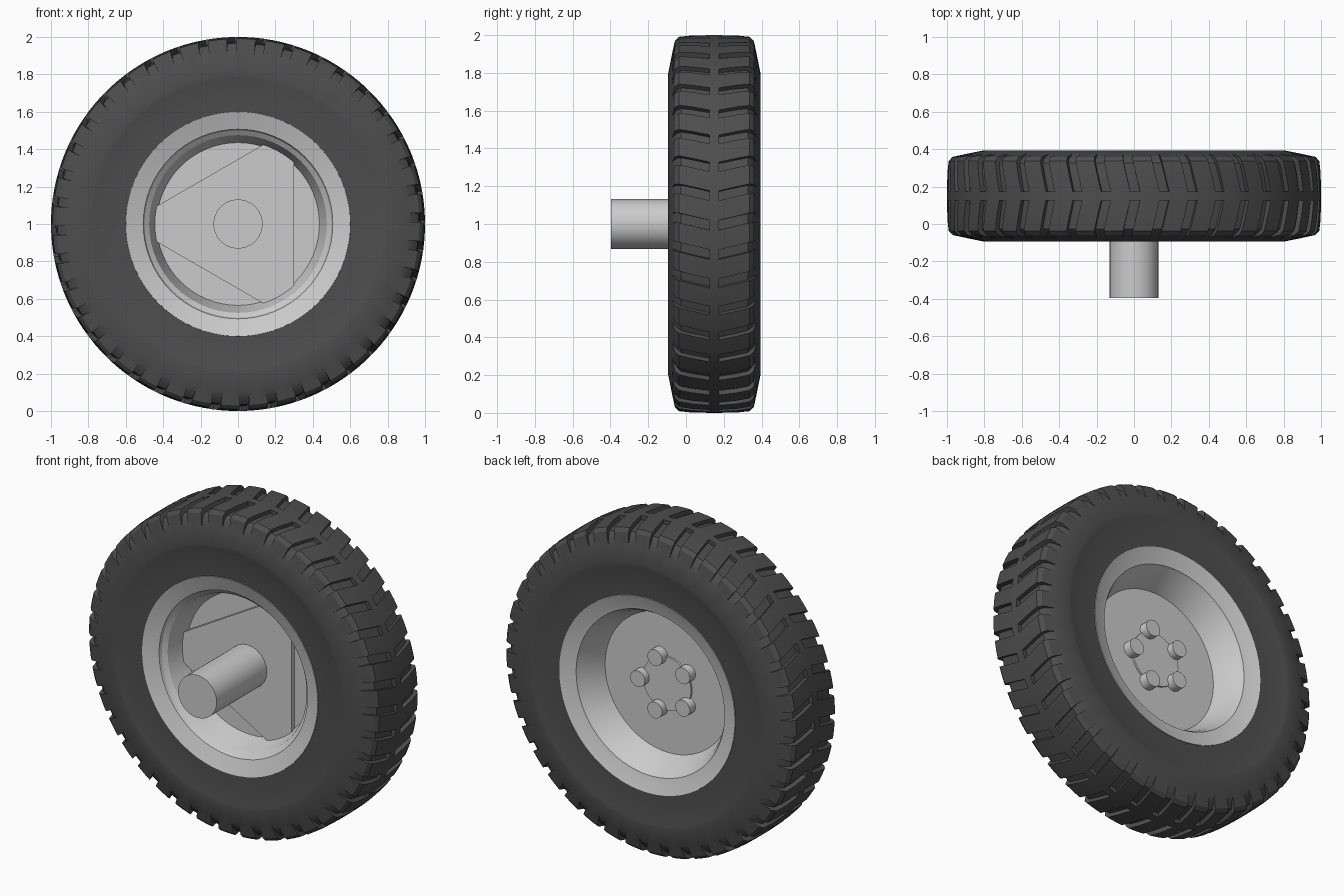
import bpy, bmesh
from math import sin, cos, pi, radians, acos

if "Cube" in bpy.data.objects:
    bpy.data.objects.remove(bpy.data.objects["Cube"])

CY, CZ = 0.15, 1.0      # wheel centre: y of the mid-plane, z of the axis

rubber = bpy.data.materials.new("rubber")
rubber.diffuse_color = (0.075, 0.075, 0.075, 1)
rubber.use_nodes = True
rubber.node_tree.nodes["Principled BSDF"].inputs["Base Color"].default_value = rubber.diffuse_color


def finish(name, bm, angle=30, mat=None):
    bmesh.ops.remove_doubles(bm, verts=bm.verts, dist=1e-5)
    bmesh.ops.recalc_face_normals(bm, faces=bm.faces)
    mesh = bpy.data.meshes.new(name)
    bm.to_mesh(mesh)
    bm.free()
    ob = bpy.data.objects.new(name, mesh)
    bpy.context.collection.objects.link(ob)
    if mat:
        mesh.materials.append(mat)
    bpy.ops.object.select_all(action='DESELECT')
    ob.select_set(True)
    bpy.context.view_layer.objects.active = ob
    bpy.ops.object.shade_smooth_by_angle(angle=radians(angle))
    return ob


def skin(bm, columns):
    """Join a closed ring of closed profiles with quads."""
    cols = [[bm.verts.new(p) for p in c] for c in columns]
    n = len(cols[0])
    for i, a in enumerate(cols):
        b = cols[(i + 1) % len(cols)]
        for j in range(n):
            k = (j + 1) % n
            bm.faces.new((a[j], a[k], b[k], b[j]))


def lathe(name, profile, segs, angle=30):
    bm = bmesh.new()
    skin(bm, [[(r * sin(2 * pi * i / segs), y, CZ + r * cos(2 * pi * i / segs))
               for y, r in profile] for i in range(segs)])
    return finish(name, bm, angle)


def prism(name, pts, y0, y1):
    """Extrude an x-z outline from y0 to y1."""
    bm = bmesh.new()
    face = bm.faces.new([bm.verts.new((x, y0, z)) for x, z in pts])
    ext = bmesh.ops.extrude_face_region(bm, geom=[face])["geom"]
    bmesh.ops.translate(bm, vec=(0, y1 - y0, 0),
                        verts=[v for v in ext if isinstance(v, bmesh.types.BMVert)])
    return finish(name, bm)


def circle(r, n, cx=0, cz=CZ):
    return [(cx + r * cos(2 * pi * i / n), cz + r * sin(2 * pi * i / n)) for i in range(n)]


# Tyre: half profiles (offset from mid-plane, radius) through a land and through a groove
land = [(0.025, 1.0), (0.025, 1.0), (0.12, 0.998), (0.187, 0.991), (0.209, 0.97),
        (0.224, 0.90), (0.244, 0.80), (0.240, 0.78), (0.227, 0.68), (0.225, 0.595)]
groove = land[:1] + [(0.025, 0.975), (0.12, 0.972), (0.177, 0.966), (0.198, 0.945)] + land[5:]
TREADS, HALF, SLANT = 40, 0.026, 0.24
pitch = 2 * pi / TREADS


def tyre_column(angle, half):
    full = half + [(-y, r) for y, r in reversed(half)]
    out = []
    for y, r in full:
        a = angle - SLANT * (min(abs(y), 0.2) - 0.1)
        out.append((r * sin(a), CY + y, CZ + r * cos(a)))
    return out


columns = []
for i in range(TREADS):
    a = i * pitch - 0.012
    for da, prof in ((-HALF, land), (-HALF, groove), (HALF, groove), (HALF, land),
                     (pitch / 2, land)):
        columns.append(tyre_column(a + da, prof))
bm = bmesh.new()
skin(bm, columns)
finish("tyre", bm, 28, rubber)

# Rim with the solid centre disc
rim = [(0.175, 0), (0.175, 0.43), (0.312, 0.485), (0.332, 0.50), (0.348, 0.507),
       (0.352, 0.525), (0.379, 0.60), (0.36, 0.603), (-0.06, 0.603), (-0.079, 0.60),
       (-0.052, 0.525), (-0.046, 0.507), (-0.028, 0.50), (-0.008, 0.475),
       (0.125, 0.435), (0.125, 0)]
lathe("rim", rim, 64)

# Mounting plate: triangle with corners trimmed by a circle
R, INNER = 0.45, 0.30
half = pi / 3 - acos(INNER / R)
plate = []
for k in range(3):
    mid = pi / 3 + k * 2 * pi / 3
    plate += [(R * cos(mid + t * half), CZ + R * sin(mid + t * half))
              for t in (-1, -0.5, 0, 0.5, 1)]
prism("mounting_plate", plate, 0.093, 0.13)

# Axle, hub cap and five lug nuts
prism("axle", circle(0.132, 24), -0.396, 0.11)
prism("hub_cap", circle(0.165, 40), 0.16, 0.187)
for k in range(5):
    a = k * 2 * pi / 5
    prism(f"lug_nut_{k + 1}", circle(0.05, 20, 0.17 * cos(a), CZ + 0.17 * sin(a)), 0.15, 0.23)
